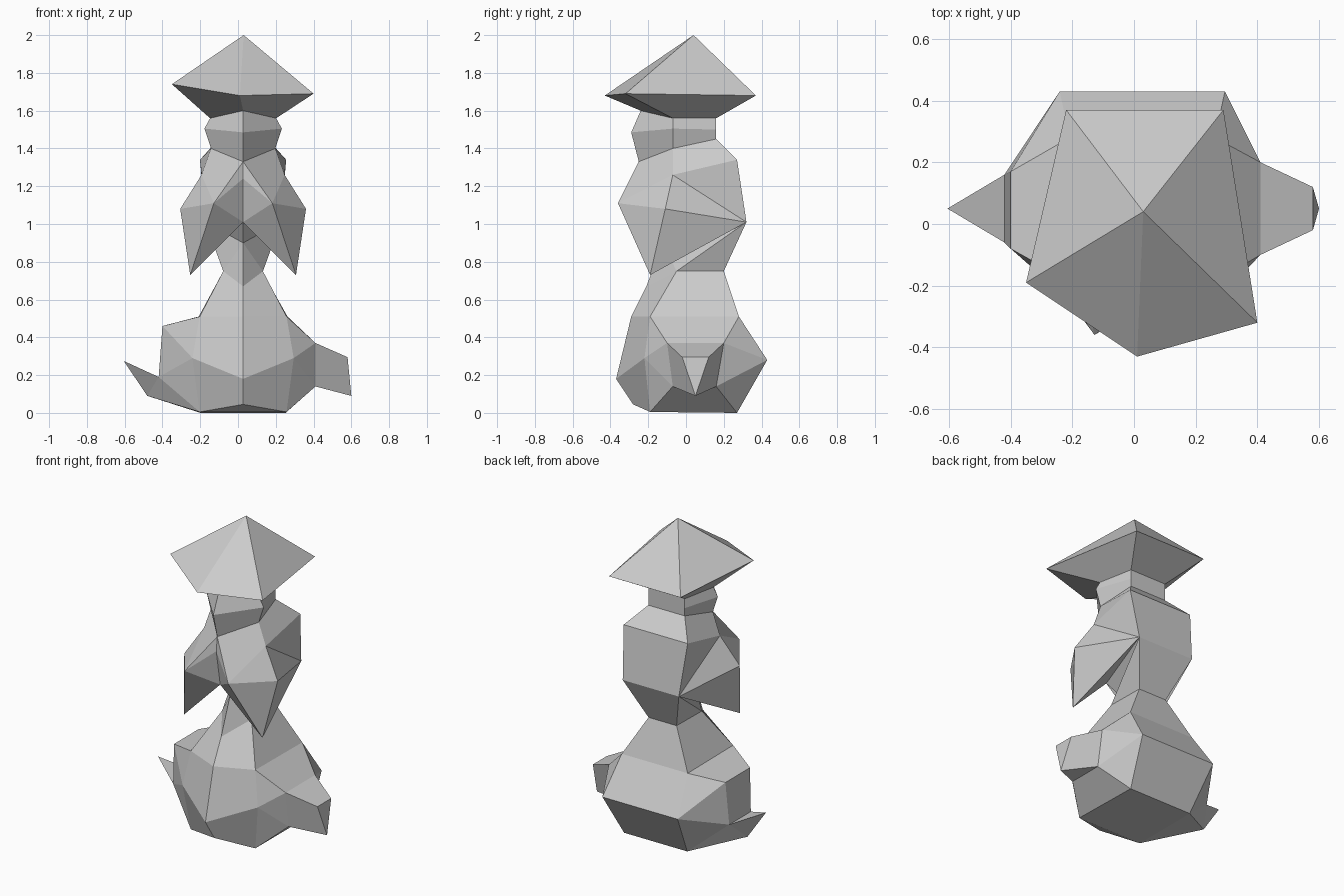
import bpy, bmesh

if "Cube" in bpy.data.objects:
    bpy.data.objects.remove(bpy.data.objects["Cube"])

CX = 0.027  # centre line of the figure

stone = bpy.data.materials.new("grey")
stone.diffuse_color = (0.6, 0.6, 0.6, 1)
stone.use_nodes = True
stone.node_tree.nodes["Principled BSDF"].inputs["Base Color"].default_value = stone.diffuse_color


def build(name, points, faces):
    """Flat-shaded mesh from a dict of named points and faces given as names."""
    bm = bmesh.new()
    v = {k: bm.verts.new(p) for k, p in points.items()}
    for f in faces:
        bm.faces.new([v[k] for k in (f.split() if isinstance(f, str) else f)])
    bmesh.ops.delete(bm, geom=[x for x in bm.verts if not x.link_faces], context='VERTS')
    bmesh.ops.recalc_face_normals(bm, faces=bm.faces[:])
    me = bpy.data.meshes.new(name)
    bm.to_mesh(me)
    bm.free()
    me.materials.append(stone)
    ob = bpy.data.objects.new(name, me)
    bpy.context.collection.objects.link(ob)
    return ob


def ring(tag, front, side, back):
    """Five-sided ring: front point, mirrored side points, mirrored back points."""
    pts = {"F" + tag: (CX, *front)}
    for key, (dx, y, z) in (("S", side), ("B", back)):
        pts[key + "r" + tag] = (CX + dx, y, z)
        pts[key + "l" + tag] = (CX - dx, y, z)
    return pts


ORDER = ["Sl", "F", "Sr", "Br", "Bl"]


def loft(a, b, skip=()):
    """Quads between two rings, leaving out the numbered panels in skip."""
    return [[ORDER[i] + a, ORDER[(i + 1) % 5] + a, ORDER[(i + 1) % 5] + b, ORDER[i] + b]
            for i in range(5) if i not in skip]


def both(faces):
    """Right-hand faces plus their left-hand copies (r -> l in point names)."""
    return faces + [f.replace("r", "l") for f in faces]


# Rings shared by neighbouring parts
neck_top = ring("5", (-0.24, 1.60), (0.175, -0.07, 1.56), (0.13, 0.16, 1.56))
neck_low = ring("3", (-0.25, 1.33), (0.17, -0.07, 1.40), (0.13, 0.16, 1.45))
waist = ring("2", (-0.21, 0.67), (0.105, -0.05, 0.75), (0.10, 0.20, 0.75))

# Hat: five-sided cone with a sloping underside
rim = {"Sl6": (-0.35, -0.19, 1.74), "F6": (0.01, -0.43, 1.68), "Sr6": (0.40, -0.32, 1.69),
       "Br6": (0.29, 0.37, 1.68), "Bl6": (-0.22, 0.37, 1.68), "top": (0.03, 0.04, 2.0)}
build("hat", {**rim, **neck_top},
      loft("5", "6") + [["top", ORDER[i] + "6", ORDER[(i + 1) % 5] + "6"] for i in range(5)])

# Head
brow = ring("4", (-0.29, 1.485), (0.205, -0.07, 1.505), (0.13, 0.16, 1.50))
build("head", {**neck_top, **brow, **neck_low}, loft("5", "4") + loft("4", "3"))

# Torso with folded sleeves hanging in front
torso = {**neck_low, **waist, "U": (CX, -0.26, 1.24), "M": (CX, -0.22, 1.01), "C": (CX, -0.12, 0.90)}
for key, (dx, y, z) in {"shoulder": (0.22, -0.07, 1.26), "bust": (0.155, -0.36, 1.11),
                        "elbow": (0.333, -0.11, 1.08), "cuff": (0.28, -0.19, 0.73),
                        "back": (0.228, 0.27, 1.34), "hip": (0.20, 0.32, 1.01)}.items():
    torso[key + "_r"] = (CX + dx, y, z)
    torso[key + "_l"] = (CX - dx, y, z)
right_faces = [
    "F3 Sr3 shoulder_r bust_r", "F3 bust_r U", "U bust_r M", "M bust_r cuff_r",
    "bust_r shoulder_r elbow_r", "bust_r elbow_r cuff_r", "elbow_r shoulder_r hip_r",
    "elbow_r hip_r cuff_r", "shoulder_r back_r hip_r", "Sr3 Br3 back_r shoulder_r",
    "cuff_r hip_r M", "M hip_r C", "C hip_r Sr2", "C Sr2 F2", "Sr2 hip_r Br2"]
left_faces = [" ".join(w[:-1] + "l" if w.endswith("_r") else
                       (w[0] + "l" + w[2] if w[:2] in ("Sr", "Br") else w)
                       for w in f.split()) for f in right_faces]
build("torso", torso, right_faces + left_faces +
      ["Br3 Bl3 back_l back_r", "back_r back_l hip_l hip_r", "hip_r hip_l Bl2 Br2"])

# Lower body: stacked rings with a socket on each side
body = {**waist,
        **ring("a", (-0.28, 0.045), (0.23, -0.19, 0.005), (0.225, 0.27, 0.0)),
        **ring("b", (-0.37, 0.18), (0.268, -0.22, 0.29), (0.268, 0.43, 0.28)),
        **ring("c", (-0.29, 0.51), (0.23, -0.19, 0.51), (0.235, 0.28, 0.51))}
sockets = {"fTr": (0.41, -0.10, 0.37), "kTr": (0.41, 0.20, 0.37),
           "fDr": (0.41, -0.07, 0.14), "kDr": (0.41, 0.16, 0.14),
           "fTl": (-0.40, -0.08, 0.46), "kTl": (-0.40, 0.17, 0.46),
           "fDl": (-0.42, -0.06, 0.19), "kDl": (-0.42, 0.16, 0.19)}
sides = both(["Src fTr kTr Brc", "Srb Src fTr", "Srb fTr fDr", "Srb fDr Sra", "Sra fDr kDr Bra",
              "Brb Brc kTr", "Brb kTr kDr", "Brb kDr Bra", "fTr kTr kDr fDr"])
build("lower_body", {**body, **sockets},
      loft("a", "b", (2, 4)) + loft("b", "c", (2, 4)) + loft("c", "2") + sides +
      ["Sla Fa Sra", "Sla Sra Bra Bla"])

# Stub on the right side
build("side_stub", {**sockets, "ef": (0.58, -0.02, 0.295), "ek": (0.58, 0.12, 0.295),
                    "tip": (0.60, 0.05, 0.09)},
      ["fTr ef ek kTr", "fTr fDr tip ef", "kTr ek tip kDr", "fDr kDr tip", "ef tip ek"])

# Pointed tail on the left side
build("tail", {**sockets, **body, "tip": (-0.605, 0.05, 0.275), "low": (-0.48, 0.06, 0.09)},
      ["fDl kDl tip", "fDl tip low", "fDl low Sla", "kDl low tip", "kDl Bla low", "Sla low Bla"])
